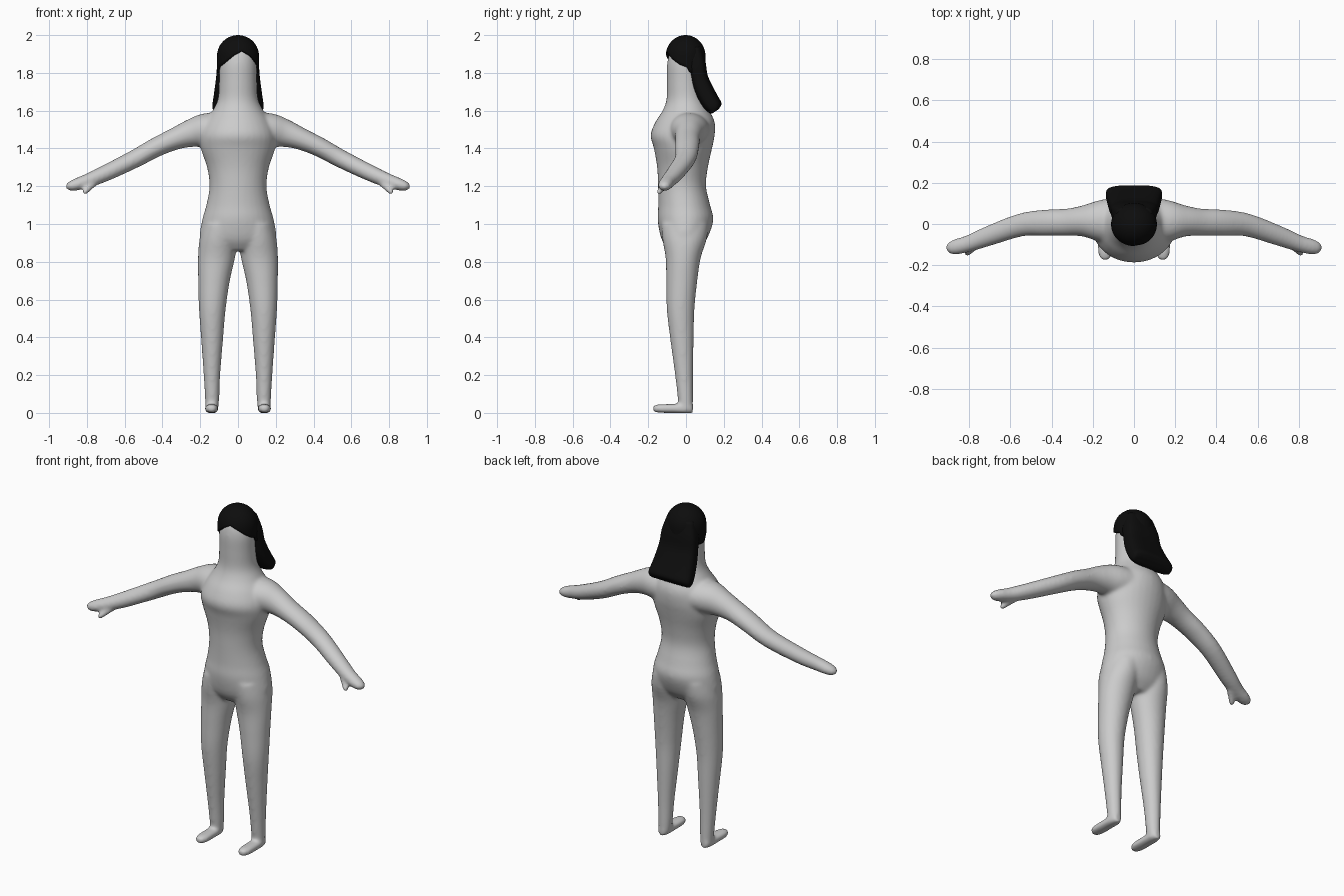
import bpy, bmesh, math
from mathutils import Vector

if "Cube" in bpy.data.objects:
    bpy.data.objects.remove(bpy.data.objects["Cube"])


def material(name, rgb):
    m = bpy.data.materials.new(name)
    m.diffuse_color = (*rgb, 1)
    m.use_nodes = True
    m.node_tree.nodes["Principled BSDF"].inputs["Base Color"].default_value = m.diffuse_color
    return m


SKIN = material("pale grey", (0.6, 0.6, 0.6))
BLACK = material("black", (0.004, 0.004, 0.004))


def resample(rows, steps=4):
    """Smooth a list of equal-length tuples with a Catmull-Rom curve."""
    out = []
    for i in range(len(rows) - 1):
        p = [rows[max(i - 1, 0)], rows[i], rows[i + 1], rows[min(i + 2, len(rows) - 1)]]
        for s in range(steps):
            t = s / steps
            out.append([0.5 * (2 * b + (c - a) * t + (2 * a - 5 * b + 4 * c - d) * t * t
                               + (3 * b - a - 3 * c + d) * t ** 3) for a, b, c, d in zip(*p)])
    return out + [list(rows[-1])]


def loft(bm, rings, n=2.0, seg=32):
    """Closed skin over rings of (centre, u axis, v axis), superellipse power n."""
    loops = []
    for c, u, v in rings:
        loop = []
        for k in range(seg):
            a = math.tau * k / seg
            ca, sa = math.cos(a), math.sin(a)
            loop.append(bm.verts.new(c + u * math.copysign(abs(ca) ** (2 / n), ca)
                                     + v * math.copysign(abs(sa) ** (2 / n), sa)))
        loops.append(loop)
    faces = [bm.faces.new(loops[0]), bm.faces.new(loops[-1])]
    for p, q in zip(loops, loops[1:]):
        for k in range(seg):
            j = (k + 1) % seg
            faces.append(bm.faces.new((p[k], p[j], q[j], q[k])))
    bmesh.ops.recalc_face_normals(bm, faces=faces)


def finish(bm, name, mat):
    me = bpy.data.meshes.new(name)
    bm.to_mesh(me)
    bm.free()
    me.materials.append(mat)
    me.polygons.foreach_set("use_smooth", [True] * len(me.polygons))
    ob = bpy.data.objects.new(name, me)
    bpy.context.collection.objects.link(ob)
    return ob


def column(bm, rows, x_sign=1, n=2.0):
    """Upright tube from rows of (z, x centre, half width, y front, y back)."""
    loft(bm, [(Vector((x_sign * x, (f + b) / 2, z)), Vector((w, 0, 0)), Vector((0, (b - f) / 2, 0)))
              for z, x, w, f, b in resample(rows)], n)


def limb(bm, rows, side):
    """Sideways tube from rows of (x, y, z, half depth, half height)."""
    rows = resample(rows)
    pts = [Vector((side * r[0], r[1], r[2])) for r in rows]
    rings = []
    for i, r in enumerate(rows):
        t = (pts[min(i + 1, len(pts) - 1)] - pts[max(i - 1, 0)]).normalized()
        u = t.cross(Vector((0, 0, 1))).normalized()
        rings.append((pts[i], u * r[3], u.cross(t) * r[4]))
    loft(bm, rings)


# Torso, neck and head
bm = bmesh.new()
column(bm, [(.86, 0, .13, -.09, .06), (.92, 0, .2, -.13, .11), (1.02, 0, .19, -.15, .145),
            (1.1, 0, .168, -.147, .128), (1.2, 0, .151, -.148, .106), (1.3, 0, .164, -.153, .116),
            (1.4, 0, .197, -.17, .138), (1.47, 0, .2, -.188, .152), (1.54, 0, .175, -.162, .152),
            (1.6, 0, .135, -.124, .125), (1.66, 0, .107, -.103, .1), (1.75, 0, .1, -.101, .09),
            (1.85, 0, .099, -.1, .09), (1.92, 0, .08, -.08, .07), (1.96, 0, .045, -.045, .04)])

for side in (-1, 1):
    # Leg
    column(bm, [(.005, .139, .031, -.035, .036), (.06, .137, .037, -.042, .037),
                (.2, .138, .044, -.058, .037), (.4, .137, .059, -.085, .041),
                (.55, .136, .071, -.102, .045), (.7, .127, .084, -.105, .06),
                (.82, .114, .098, -.108, .078), (.92, .104, .1, -.125, .11),
                (1.0, .095, .09, -.13, .12)], side)
    # Foot
    foot = resample([(.036, .022, .024), (.0, .033, .026), (-.06, .035, .024),
                     (-.12, .036, .023), (-.158, .029, .021), (-.175, .014, .014)])
    loft(bm, [(Vector((side * .14, y, .023)), Vector((w, 0, 0)), Vector((0, 0, h)))
              for y, w, h in foot], 2.6)
    # Arm and hand
    limb(bm, [(.06, .015, 1.5, .12, .09), (.17, .015, 1.496, .1, .09), (.25, .014, 1.48, .075, .074),
              (.33, .008, 1.452, .066, .059), (.43, .006, 1.408, .064, .052),
              (.55, -.005, 1.343, .056, .048), (.71, -.06, 1.265, .048, .043),
              (.8, -.094, 1.228, .041, .037), (.86, -.11, 1.208, .038, .032),
              (.895, -.117, 1.198, .029, .023), (.91, -.12, 1.193, .012, .01)], side)
    # Thumb
    limb(bm, [(.765, -.1, 1.215, .02, .02), (.79, -.125, 1.19, .018, .018),
              (.808, -.14, 1.172, .016, .016), (.818, -.148, 1.16, .009, .009)], side)

body = finish(bm, "body", SKIN)
remesh = body.modifiers.new("fuse", 'REMESH')
remesh.mode = 'VOXEL'
remesh.voxel_size = 0.009
remesh.use_smooth_shade = True
soft = body.modifiers.new("soften", 'SMOOTH')
soft.factor = 0.5
soft.iterations = 12

# Hair cap with parted fringe
RIM = [(0, 1.917), (.4, 1.893), (.75, 1.865), (1.1, 1.842), (1.45, 1.83), (1.6, 1.8), (9, 1.8)]


def rim_height(b):
    d = abs(b - 0.2)
    for (d0, z0), (d1, z1) in zip(RIM, RIM[1:]):
        if d <= d1:
            return z0 + (z1 - z0) * (d - d0) / (d1 - d0)


SEG, ROWS = 64, 14
bm = bmesh.new()
top = bm.verts.new((0, -.002, 2.0))
prev = None
for i in range(1, ROWS + 1):
    s = 1 - math.cos(i / ROWS * math.pi / 2)
    ring = []
    for k in range(SEG):
        b = -math.pi + math.tau * k / SEG
        z = 2.0 - (2.0 - rim_height(b)) * s
        r = math.sqrt(1 - (max(z - 1.89, 0) / .11) ** 2)
        ring.append(bm.verts.new((.111 * r * math.sin(b), -.002 - .105 * r * math.cos(b), z)))
    for k in range(SEG):
        j = (k + 1) % SEG
        if prev:
            bm.faces.new((prev[k], ring[k], ring[j], prev[j]))
        else:
            bm.faces.new((top, ring[k], ring[j]))
    prev = ring
cap = finish(bm, "hair_cap", BLACK)
shell = cap.modifiers.new("thickness", 'SOLIDIFY')
shell.thickness = 0.012
shell.offset = -1

# Long hair down the back: front edge y z, back edge y z, half width
bm = bmesh.new()
locks = resample([(.0, 1.93, .08, 1.94, .085), (.004, 1.85, .103, 1.86, .108),
                  (.02, 1.78, .114, 1.79, .115), (.035, 1.72, .138, 1.735, .122),
                  (.062, 1.66, .167, 1.68, .13), (.095, 1.61, .188, 1.64, .136),
                  (.125, 1.587, .178, 1.615, .13), (.138, 1.584, .165, 1.602, .118)])
loft(bm, [(Vector((0, (fy + by) / 2, (fz + bz) / 2)), Vector((w, 0, 0)),
           Vector((0, (by - fy) / 2, (bz - fz) / 2))) for fy, fz, by, bz, w in locks], 3.2, 48)
finish(bm, "back_hair", BLACK)
